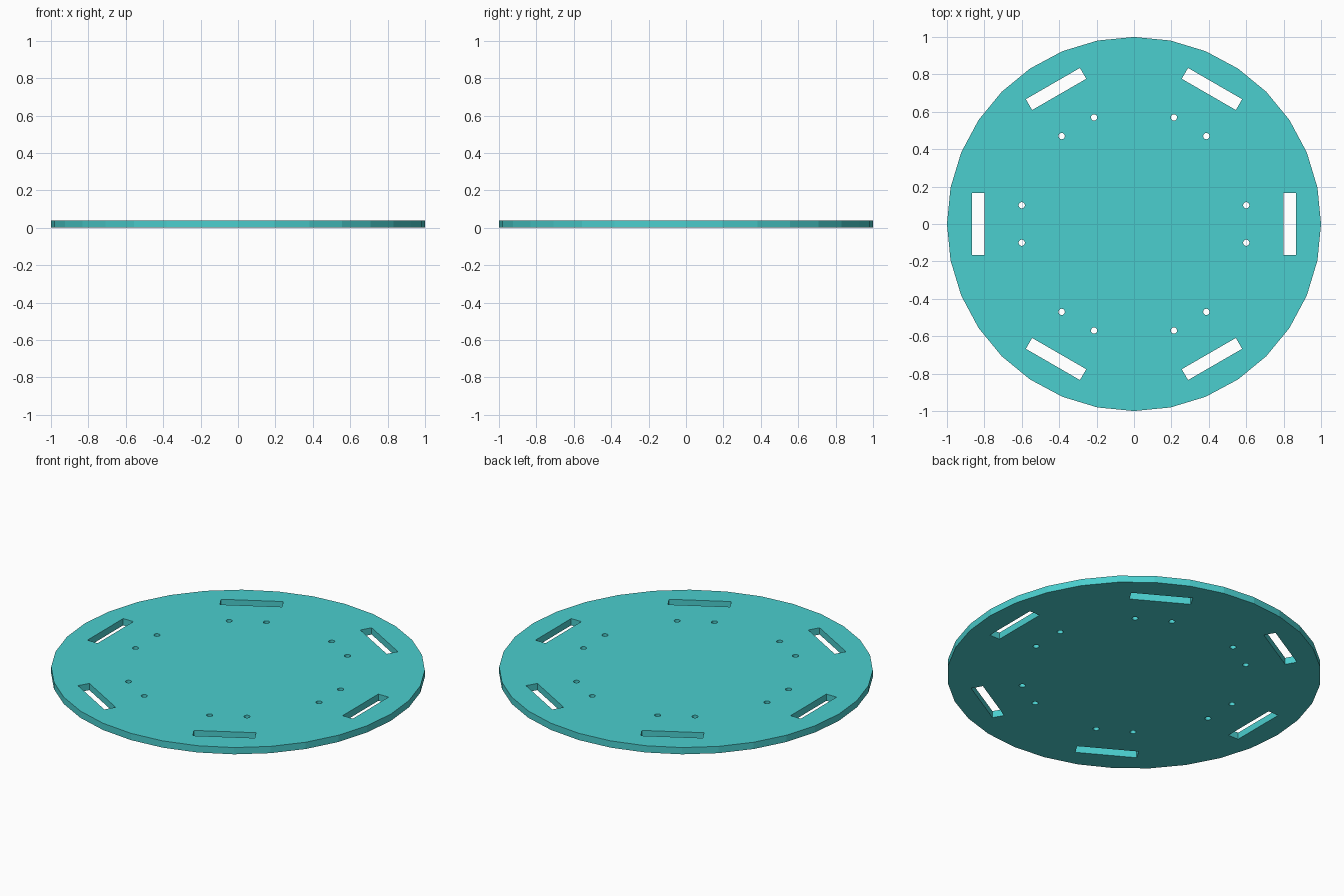
import bpy, bmesh
from math import sin, cos, pi

if "Cube" in bpy.data.objects:
    bpy.data.objects.remove(bpy.data.objects["Cube"])

THICK = 0.04
curve = bpy.data.curves.new("slotted_disc", 'CURVE')
curve.dimensions = '2D'
curve.fill_mode = 'BOTH'
curve.extrude = THICK / 2


def outline(points, angle=0.0):
    """Add a closed straight-edged outline, turned about the centre."""
    s = curve.splines.new('POLY')
    s.points.add(len(points) - 1)
    for p, (x, y) in zip(s.points, points):
        p.co = (x * cos(angle) - y * sin(angle), x * sin(angle) + y * cos(angle), 0, 1)
    s.use_cyclic_u = True
    s.use_smooth = False


def circle(r, n, cx=0.0, cy=0.0):
    return [(cx + r * cos(2 * pi * i / n), cy + r * sin(2 * pi * i / n)) for i in range(n)]


# Disc rim
outline(circle(1.0, 32))

# Six slots, each with a pair of small holes inboard
for k in range(6):
    a = k * pi / 3
    outline([(0.8, -0.167), (0.867, -0.167), (0.867, 0.167), (0.8, 0.167)], a)
    for y in (-0.1, 0.1):
        outline(circle(0.0167, 32, 0.6, y), a)

# Turn the filled outline into a solid plate
helper = bpy.data.objects.new("outline_helper", curve)
bpy.context.collection.objects.link(helper)
bpy.context.view_layer.update()
deps = bpy.context.evaluated_depsgraph_get()
mesh = bpy.data.meshes.new_from_object(helper.evaluated_get(deps))
bpy.data.objects.remove(helper)

bm = bmesh.new()
bm.from_mesh(mesh)
bmesh.ops.remove_doubles(bm, verts=bm.verts, dist=1e-5)
bmesh.ops.translate(bm, verts=bm.verts, vec=(0, 0, THICK / 2))
bmesh.ops.recalc_face_normals(bm, faces=bm.faces)
for f in bm.faces:
    f.smooth = False
bm.to_mesh(mesh)
bm.free()

disc = bpy.data.objects.new("slotted_disc", mesh)
bpy.context.collection.objects.link(disc)

mat = bpy.data.materials.new("turquoise")
mat.diffuse_color = (0.07, 0.62, 0.62, 1)
mat.use_nodes = True
mat.node_tree.nodes["Principled BSDF"].inputs["Base Color"].default_value = mat.diffuse_color
mesh.materials.clear()
mesh.materials.append(mat)
